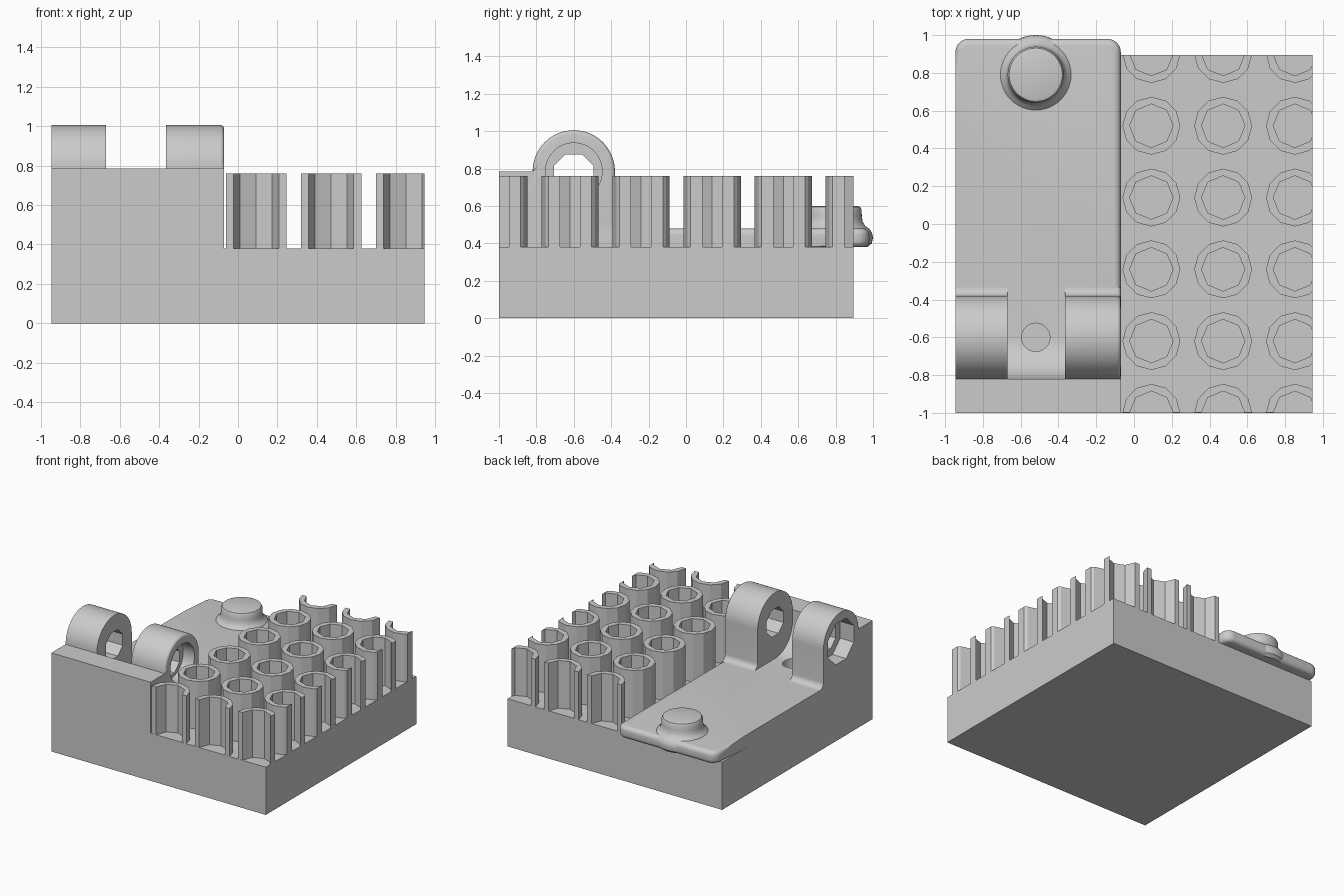
import bpy, bmesh, math
from mathutils import Matrix, Vector

cube = bpy.data.objects.get("Cube")
if cube:
    bpy.data.objects.remove(cube, do_unlink=True)

grey = bpy.data.materials.new("light_grey")
grey.use_nodes = True
color = (0.6, 0.6, 0.6, 1)
grey.diffuse_color = color
grey.node_tree.nodes["Principled BSDF"].inputs["Base Color"].default_value = color

LEFT, SPLIT, RIGHT = -0.945, -0.07, 0.945
FRONT, BACK, DECK = -1.0, 0.895, 0.38
PLATE_TOP = 0.48
PIN_Y, PIN_Z, KNUCKLE_R = -0.6, 0.785, 0.22


def make(name, bm):
    bmesh.ops.recalc_face_normals(bm, faces=bm.faces)
    mesh = bpy.data.meshes.new(name)
    bm.to_mesh(mesh)
    bm.free()
    mesh.materials.append(grey)
    ob = bpy.data.objects.new(name, mesh)
    bpy.context.collection.objects.link(ob)
    return ob


def activate(ob):
    bpy.ops.object.select_all(action='DESELECT')
    ob.select_set(True)
    bpy.context.view_layer.objects.active = ob


def cut(ob, cutter, operation='DIFFERENCE'):
    mod = ob.modifiers.new("cut", 'BOOLEAN')
    mod.object, mod.operation, mod.solver = cutter, operation, 'EXACT'
    activate(ob)
    bpy.ops.object.modifier_apply(modifier=mod.name)
    bpy.data.objects.remove(cutter, do_unlink=True)


def smooth(ob):
    activate(ob)
    bpy.ops.object.shade_smooth_by_angle(angle=math.radians(32))


def box_bm(x0, x1, y0, y1, z0, z1):
    bm = bmesh.new()
    bmesh.ops.create_cube(bm, size=1)
    bmesh.ops.scale(bm, vec=(x1 - x0, y1 - y0, z1 - z0), verts=bm.verts)
    bmesh.ops.translate(bm, vec=((x0 + x1) / 2, (y0 + y1) / 2, (z0 + z1) / 2), verts=bm.verts)
    return bm


def prism_bm(profile, x0, x1):
    bm = bmesh.new()
    face = bm.faces.new([bm.verts.new((x0, y, z)) for y, z in profile])
    ext = bmesh.ops.extrude_face_region(bm, geom=[face])["geom"]
    bmesh.ops.translate(bm, vec=(x1 - x0, 0, 0),
                        verts=[v for v in ext if isinstance(v, bmesh.types.BMVert)])
    return bm


def add_cylinder(bm, center, radius, depth, sides, matrix=Matrix()):
    bmesh.ops.create_cone(bm, cap_ends=True, segments=sides, radius1=radius, radius2=radius,
                          depth=depth, matrix=Matrix.Translation(center) @ matrix)


def arc(cy, cz, r, start, end, steps):
    angles = [math.radians(start + (end - start) * i / steps) for i in range(steps + 1)]
    return [(cy + r * math.cos(a), cz + r * math.sin(a)) for a in angles]


def pin_cutter(name, x0, x1, z, radius, sides):
    bm = bmesh.new()
    turn = Matrix.Rotation(math.pi / 2, 4, 'Y') @ Matrix.Rotation(math.pi / sides, 4, 'Z')
    add_cylinder(bm, ((x0 + x1) / 2, PIN_Y, z), radius, x1 - x0, sides, turn)
    return make(name, bm)


# Base slab
make("base", box_bm(LEFT, RIGHT, FRONT, BACK, 0, DECK))

# Grid of hollow tubes, trimmed flush with the slab
outer, inner = bmesh.new(), bmesh.new()
for col in range(3):
    for row in range(6):
        center = (0.092 + 0.38 * col, 0.9 - 0.38 * row, 0.57)
        add_cylinder(outer, center, 0.153, 0.38, 12)
        add_cylinder(inner, center, 0.115, 0.5, 8)
tubes = make("tubes", outer)
cut(tubes, make("tube_bores", inner))
cut(tubes, make("tube_trim", box_bm(-0.5, RIGHT, FRONT + 0.001, BACK, 0.2, 1)), 'INTERSECT')

# Hinge block: front wall, knuckle and foot fillet in one side profile
wall_y, heel_y = PIN_Y - KNUCKLE_R, PIN_Y + KNUCKLE_R
profile = [(FRONT, DECK), (FRONT, PIN_Z)]
profile += arc(PIN_Y, PIN_Z, KNUCKLE_R, 180, 0, 32)
profile += arc(heel_y + 0.045, PLATE_TOP + 0.045, 0.045, 180, 270, 6)
profile += [(heel_y + 0.045, DECK)]
bm = prism_bm(profile, LEFT, SPLIT)
rim = [e for e in bm.edges if all(v.co.x > SPLIT - 0.001 and v.co.z > PLATE_TOP - 0.001
                                  and v.co.y > wall_y - 0.001 for v in e.verts)]
bmesh.ops.bevel(bm, geom=rim, offset=0.02, segments=4, profile=0.5, affect='EDGES')
hinge = make("hinge_block", bm)

# Slot between knuckles with a curved front
slot = [(wall_y, 1.2)] + arc(PIN_Y, PLATE_TOP + KNUCKLE_R, KNUCKLE_R, 180, 270, 12)
slot += [(0, PLATE_TOP), (0, 1.2)]
cut(hinge, make("slot", prism_bm(slot, -0.67, -0.365)))

# Pin bore, nut pocket, round head recess and screw hole
cut(hinge, pin_cutter("pin_bore", -1.2, 0.2, 0.77, 0.115, 8))
cut(hinge, pin_cutter("nut_pocket", -1.2, LEFT + 0.12, 0.77, 0.175, 8))
cut(hinge, pin_cutter("head_recess", SPLIT - 0.1, 0.2, PIN_Z, 0.152, 40))
bm = bmesh.new()
add_cylinder(bm, (-0.52, PIN_Y, 0.45), 0.075, 0.3, 32)
cut(hinge, make("screw_hole", bm))
smooth(hinge)

# Plate with rounded back corners and a rolled lip overhanging the slab
bm = box_bm(LEFT, SPLIT, heel_y + 0.04, 0.98, DECK, PLATE_TOP)
corners = [e for e in bm.edges if all(v.co.y > 0.9 for v in e.verts)
           and abs(e.verts[0].co.z - e.verts[1].co.z) > 0.05]
bmesh.ops.bevel(bm, geom=corners, offset=0.07, segments=8, profile=0.5, affect='EDGES')
rolled = []
for e in bm.edges:
    mid = (e.verts[0].co + e.verts[1].co) / 2
    flat = abs(e.verts[0].co.z - e.verts[1].co.z) < 0.01
    on_side = mid.x > SPLIT - 0.001 and mid.z > DECK + 0.05
    if flat and (mid.y > 0.9 or on_side):
        rolled.append(e)
bmesh.ops.bevel(bm, geom=rolled, offset=0.035, segments=5, profile=0.5, affect='EDGES')
smooth(make("plate", bm))

# Button with flared skirt, turned from a profile
button = [(0, 0.6), (0.125, 0.6), (0.141, 0.595), (0.149, 0.58), (0.15, 0.545),
          (0.155, 0.515), (0.168, 0.493), (0.19, 0.478), (0.205, 0.455),
          (0.21, 0.43), (0.203, 0.4), (0.18, DECK), (0, DECK)]
bm = bmesh.new()
verts = [bm.verts.new((r, 0, z)) for r, z in button]
edges = [bm.edges.new(pair) for pair in zip(verts, verts[1:])]
bmesh.ops.spin(bm, geom=verts + edges, cent=(0, 0, 0), axis=(0, 0, 1),
               angle=math.tau, steps=48)
bmesh.ops.remove_doubles(bm, verts=bm.verts, dist=0.0005)
bmesh.ops.translate(bm, vec=Vector((-0.52, 0.79, 0)), verts=bm.verts)
smooth(make("button", bm))
